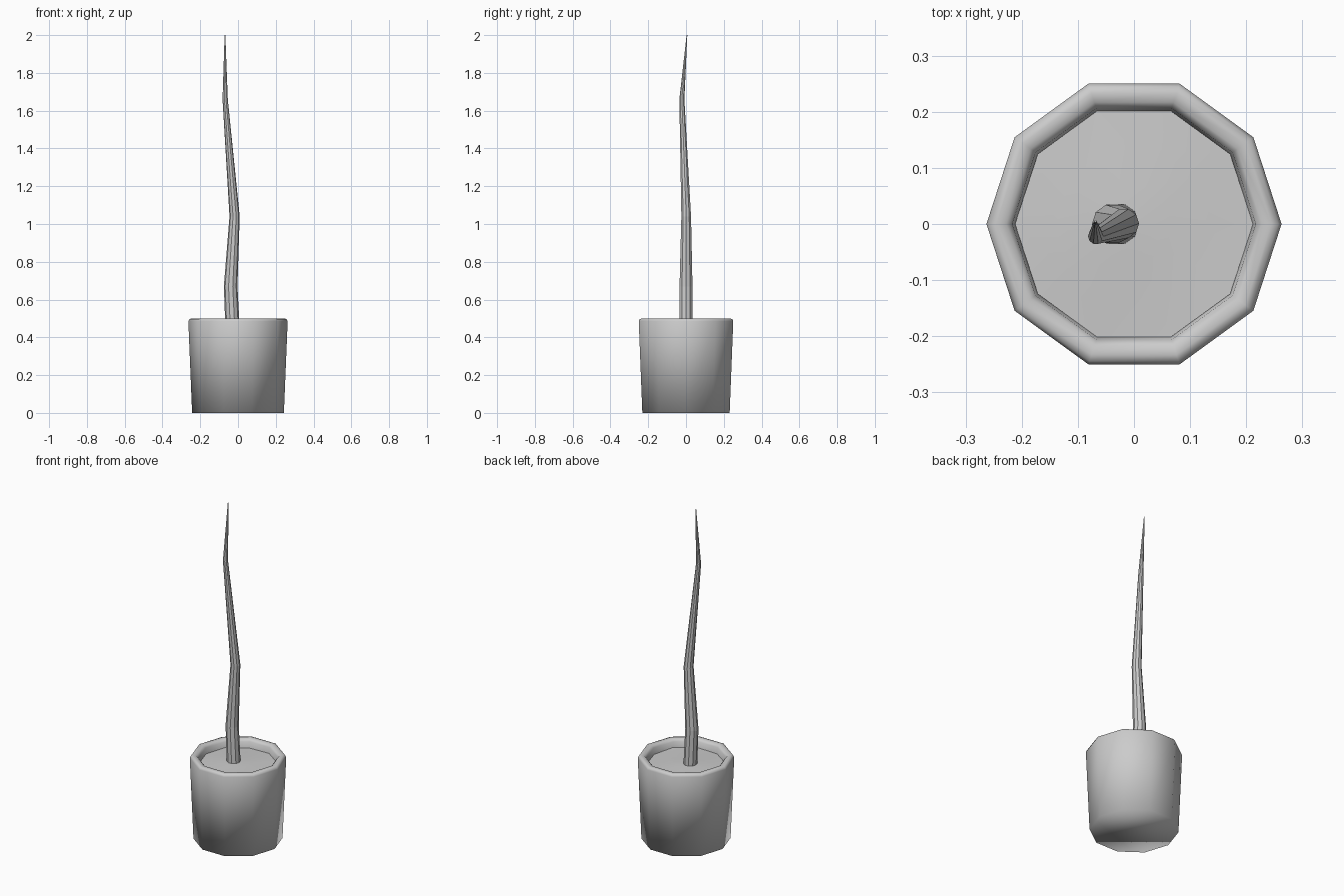
import bpy, math

if "Cube" in bpy.data.objects:
    bpy.data.objects.remove(bpy.data.objects["Cube"])

N = 10  # sides of pot and stem


def ring(cx, cy, z, r):
    return [(cx + r * math.cos(2 * math.pi * i / N),
             cy + r * math.sin(2 * math.pi * i / N), z) for i in range(N)]


def loft(name, rings, smooth, cap_start=True, cap_end=True):
    """Skin a list of equal-sized rings into one mesh."""
    verts = [v for r in rings for v in r]
    faces = [(k * N + i, k * N + (i + 1) % N,
              (k + 1) * N + (i + 1) % N, (k + 1) * N + i)
             for k in range(len(rings) - 1) for i in range(N)]
    if cap_start:
        faces.append(tuple(reversed(range(N))))
    if cap_end:
        base = (len(rings) - 1) * N
        faces.append(tuple(range(base, base + N)))
    mesh = bpy.data.meshes.new(name)
    mesh.from_pydata(verts, [], faces)
    mesh.polygons.foreach_set("use_smooth", [smooth] * len(faces))
    mesh.update()
    obj = bpy.data.objects.new(name, mesh)
    bpy.context.collection.objects.link(obj)
    return obj


# Pot: tapered decagon with a softened rim, closed below
pot_profile = [(0.243, 0), (0.263, 0.485), (0.257, 0.497), (0.245, 0.5),
               (0.228, 0.498), (0.217, 0.485), (0.211, 0.44)]
loft("pot", [ring(0, 0, z, r) for r, z in pot_profile], True, cap_end=False)

# Soil: gently uneven surface inside the rim
soil_rings = []
for r in (0.212, 0.14, 0.07, 0.001):
    soil_rings.append([(x, y, z + 0.006 * math.sin(11 * x + 2) * math.cos(13 * y))
                       for x, y, z in ring(0, 0, 0.453, r)])
loft("soil", soil_rings, True, cap_start=False)

# Stem: crooked tapering stick, (x, y, z, radius)
stem_path = [(-0.028, 0, 0.43, 0.038), (-0.039, 0, 0.67, 0.036),
             (-0.018, 0.001, 1.04, 0.027), (-0.068, -0.022, 1.66, 0.014),
             (-0.069, 0.005, 2.0, 0.002)]
loft("stem", [ring(*p) for p in stem_path], False)
